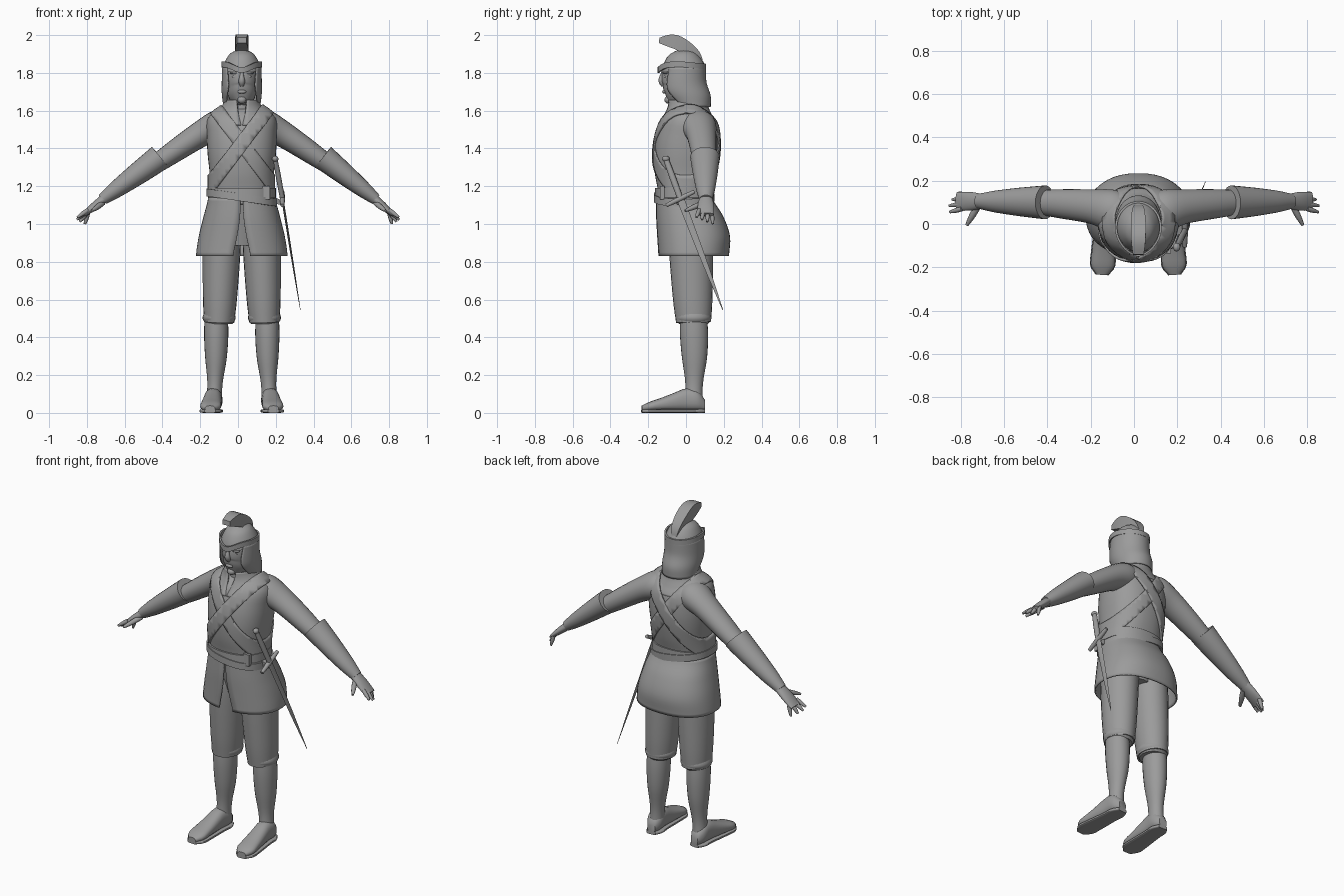
import bpy, bmesh
from math import sin, cos, pi, radians, copysign
from mathutils import Vector, Matrix

if "Cube" in bpy.data.objects:
    bpy.data.objects.remove(bpy.data.objects["Cube"])

CENTRE = 0.02
Y, Z = Vector((0, 1, 0)), Vector((0, 0, 1))
SIDES = (("left", 1), ("right", -1))

grey = bpy.data.materials.new("plain grey")
grey.use_nodes = True
grey.diffuse_color = (0.33, 0.33, 0.33, 1)
grey.node_tree.nodes["Principled BSDF"].inputs["Base Color"].default_value = grey.diffuse_color


def finish(name, bm, thickness=0):
    bmesh.ops.recalc_face_normals(bm, faces=bm.faces)
    mesh = bpy.data.meshes.new(name)
    bm.to_mesh(mesh)
    bm.free()
    mesh.materials.append(grey)
    mesh.shade_smooth()
    mesh.set_sharp_from_angle(angle=radians(42))
    part = bpy.data.objects.new(name, mesh)
    part.location.x = CENTRE
    bpy.context.collection.objects.link(part)
    if thickness:
        solid = part.modifiers.new("thickness", "SOLIDIFY")
        solid.thickness, solid.offset = thickness, 1
    return part


def sample(values, t):
    """Smooth curve through evenly spaced numbers or vectors, t from 0 to 1."""
    last = len(values) - 1
    i = min(int(t * last), last - 1)
    t = t * last - i
    a, b, c, d = (values[min(max(j, 0), last)] for j in range(i - 1, i + 3))
    return b + (c - a) * (t / 2) + (a * 2 - b * 5 + c * 4 - d) * (t * t / 2) + (b * 3 - a - c * 3 + d) * (t ** 3 / 2)


def oval(angle, power=2):
    return [copysign(abs(v) ** (2 / power), v) for v in (cos(angle), sin(angle))]


def skin(bm, rings, closed=True):
    count = len(rings[0])
    for lower, upper in zip(rings, rings[1:]):
        for j in range(count if closed else count - 1):
            k = (j + 1) % count
            bm.faces.new((lower[j], lower[k], upper[k], upper[j]))


def tube(name, path, width, depth=None, ratio=1, hint=Y, sides=24, power=2, steps=16, side=1, floor=None, turn=0):
    """Skin with oval sections along a path; a floor value rests it on that height."""
    path = [Vector(p) for p in path]
    bm = bmesh.new()
    rings = []
    for i in range(steps + 1):
        t = i / steps
        middle = sample(path, t)
        along = (sample(path, min(t + .01, 1)) - sample(path, max(t - .01, 0))).normalized()
        across = hint.cross(along).normalized()
        up = along.cross(across)
        w = sample(width, t)
        d = sample(depth, t) if depth else w * ratio
        if floor is not None:
            middle.z = floor + d
        ring = []
        for j in range(sides):
            c, s = oval(2 * pi * j / sides + turn, power)
            p = middle + across * w * c + up * d * s
            # The right arm reaches a little further than the left
            reach = max(0, p.x - .44) / 10 if side < 0 else 0
            ring.append(bm.verts.new(((p.x + reach) * side, p.y, p.z)))
        rings.append(ring)
    skin(bm, rings)
    bm.faces.new(rings[0])
    bm.faces.new(rings[-1])
    return finish(name, bm)


def shell(name, top, bottom, y, width, depth, gap, thickness, power=2, columns=40, steps=16):
    """Open-fronted cloth or plate, from top to bottom."""
    bm = bmesh.new()
    rings = []
    for i in range(steps + 1):
        t = i / steps
        ring = []
        for j in range(columns + 1):
            slit = sample(gap, t)
            c, s = oval(slit - pi / 2 + 2 * (pi - slit) * j / columns, power)
            ring.append(bm.verts.new((sample(width, t) * c, sample(y, t) + sample(depth, t) * s,
                                      top + (bottom - top) * t)))
        rings.append(ring)
    skin(bm, rings, False)
    return finish(name, bm, thickness)


def band(name, y, z, width, depth, height, lift, peak=0, power=2, columns=40):
    """Closed belt whose height round the body follows the lift rule."""
    bm = bmesh.new()
    rings = []
    for grow, rise in ((-.01, -1), (0, -1), (0, 1), (-.01, 1)):
        ring = []
        for j in range(columns):
            c, s = oval(2 * pi * j / columns, power)
            front = max(0, -s) ** 4
            ring.append(bm.verts.new(((width + grow) * c, y + (depth + grow + peak * front) * s,
                                      z + rise * height / 2 + lift(c, s))))
        rings.append(ring)
    skin(bm, rings + rings[:1])
    return finish(name, bm)


def ball(name, place, size):
    bm = bmesh.new()
    bmesh.ops.create_uvsphere(bm, u_segments=16, v_segments=10, radius=1,
                              matrix=Matrix.Translation(place) @ Matrix.Diagonal((*size, 1)))
    return finish(name, bm)


# Torso, neck, hips and collar
torso = tube("torso", [(0, -.01, 1.1), (0, 0, 1.36), (0, .03, 1.63)],
             width=[.165, .17, .17, .18, .185, .18, .1], depth=[.14, .14, .16, .17, .165, .135, .05],
             sides=40, power=2.3, steps=24)
tube("neck", [(0, .01, 1.5), (0, 0, 1.7)], [.07, .06], ratio=1.15)
tube("hips", [(0, .02, .89), (0, .01, 1.12)], [.1, .15], ratio=.9)
shell("collar", 1.655, 1.52, y=[.01, .01], width=[.08, .1, .135, .165], depth=[.095, .1, .12, .145],
      gap=[.3, .2, .1, .02], thickness=.012)

# Crossed chest straps cut from the torso surface
for label, side in SIDES:
    bm = bmesh.new()
    bm.from_mesh(torso.data)
    normal = Vector((-.4 * side, 0, .3)).normalized()
    for way in (normal, -normal):
        bmesh.ops.bisect_plane(bm, geom=bm.verts[:] + bm.edges[:] + bm.faces[:], clear_outer=True,
                               plane_co=Z * 1.425 + way * .036, plane_no=way)
    finish(label + "_strap", bm, .009 + .002 * side)

# Split tunic skirt, belts, buckle and sword hanger
shell("tunic_skirt", 1.14, .83, y=[-.01, .02, .04, .04], width=[.17, .195, .22, .235],
      depth=[.14, .17, .185, .18], gap=[.02, .03, .08, .15], thickness=.008, power=2.3)
band("waist_belt", -.01, 1.165, .18, .155, .05, lambda c, s: 0, power=2.3)
band("sword_belt", -.01, 1.14, .187, .16, .04, lambda c, s: -.027 * c, power=2.3)
tube("belt_buckle", [(.13, -.125, 1.13), (.13, -.125, 1.2)], [.028, .028], ratio=.6, sides=4, steps=1, turn=pi / 4)
tube("sword_hanger", [(.16, -.03, 1.13), (.215, -.025, 1.11)], [.025, .015], ratio=1.5, sides=4, steps=1, turn=pi / 4)

for label, side in SIDES:
    # Arms
    tube(label + "_sleeve", [(.07, .05, 1.54), (.21, .08, 1.48), (.45, .1, 1.32)],
         [.07, .083, .07, .06, .05], ratio=1.15, side=side)
    tube(label + "_cuff", [(.43, .1, 1.355), (.71, .105, 1.13)], [.068, .06, .046, .03], ratio=1.15, side=side)

    # Hands, with the fingers fanned from the little finger forward
    tube(label + "_palm", [(.69, .105, 1.145), (.8, .105, 1.05)], [.024, .021, .012], [.032, .043, .043], side=side)
    for i in range(4):
        fan = i / 3
        knuckle = Vector((.78, .137 - .067 * fan, 1.06 + .015 * fan))
        tip = Vector((.795 + .04 * sin(2 * fan), .142 - .087 * fan, 1 + .035 * fan))
        tube(f"{label}_finger_{i + 1}", [knuckle, tip], [.011, .011, .006], sides=10, steps=6, side=side)
    tube(label + "_thumb", [(.71, .09, 1.11), (.76, -.005, 1.07)], [.014, .014, .007], hint=Z, sides=10, side=side)

    # Legs
    tube(label + "_breeches", [(.1, .02, 1.05), (.11, .03, .76), (.12, .04, .48)],
         [.09, .1, .097, .09, .08], ratio=1.16, side=side)
    tube(label + "_knee_band", [(.12, .04, .53), (.12, .04, .47)], [.08, .087, .07], ratio=1.08, side=side)
    tube(label + "_stocking", [(.135, .04, .5), (.137, .045, .28), (.147, .04, .05)],
         [.062, .064, .056, .04, .043], ratio=1.16, side=side)

    # Shoes
    sole_width = [.025, .046, .046, .05, .054, .054, .026]
    heel, toe = (.146, .1, 0), (.168, -.235, 0)
    tube(label + "_shoe", [heel, toe], sole_width, [.03, .055, .06, .047, .034, .024, .014],
         hint=Z, power=2.4, side=side, floor=.01)
    tube(label + "_sole", [heel, toe], [w + .004 for w in sole_width], [.01, .01],
         hint=Z, power=4, side=side, floor=0)

    # Eyes and brows
    ball(label + "_eye", (.034 * side, -.108, 1.78), (.017, .01, .008))
    ball(label + "_brow", (.036 * side, -.107, 1.8), (.028, .016, .008))

# Face
tube("face", [(0, -.075, 1.635), (0, -.025, 1.72), (0, -.015, 1.87)],
     [.025, .065, .08, .085, .06], [.025, .085, .105, .11, .08])
tube("nose", [(0, -.118, 1.81), (0, -.13, 1.77), (0, -.12, 1.73)], [.01, .011, .017, .01], sides=12)
ball("lips", (0, -.115, 1.7), (.024, .011, .01))
ball("chin", (0, -.094, 1.657), (.024, .02, .02))

# Helmet, peaked brow band and crest
shell("helmet_guard", 1.83, 1.62, y=[-.013, -.01, .03], width=[.098, .1, .1, .092],
      depth=[.112, .115, .12, .095], gap=[.85, .75, 1], thickness=.006)
tube("helmet_dome", [(0, -.012, 1.815), (0, -.023, 1.925)], [.103, .098, .084, .06, .015], ratio=1.14)
band("helmet_brow_band", -.016, 1.845, .108, .122, .03,
     lambda c, s: -.03 * max(0, -s) ** 6 - .012 * max(0, s), peak=.012)
tube("helmet_crest", [(0, -.142, 1.972), (0, -.05, 1.962), (0, .04, 1.9), (0, .09, 1.815)],
     [.02, .05, .05, .04, .005], [.035, .047, .048, .035, .005], hint=Vector((1, 0, 0)), sides=4, turn=pi / 4)

# Sword
guard = Vector((.215, -.03, 1.135))
pommel = Vector((.177, -.107, 1.345))
swing = Vector((0, .075, .037))
tube("sword_blade", [guard, (.31, .195, .545)], [.006, .005, .001], [.02, .015, .002], sides=4)
tube("sword_grip", [guard, pommel], [.013, .014, .012], ratio=1.2, sides=12)
ball("sword_pommel", pommel, (.017, .02, .016))
tube("sword_guard", [guard - swing, guard + swing], [.01, .014, .01], hint=Z, sides=10)
